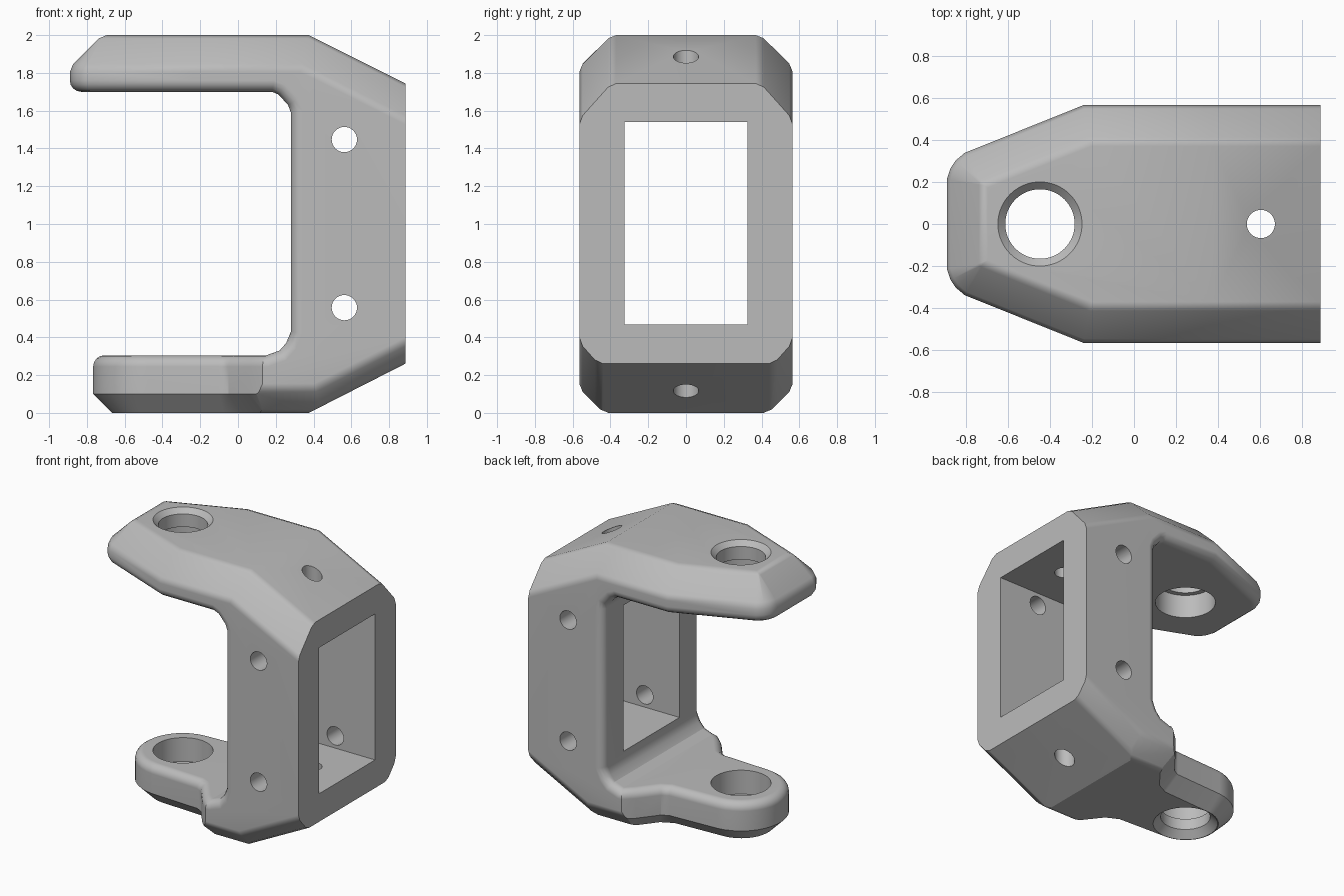
import bpy, bmesh
from math import radians, sin, cos, pi
from mathutils import Vector, Matrix

if "Cube" in bpy.data.objects:
    bpy.data.objects.remove(bpy.data.objects["Cube"])

grey = bpy.data.materials.new("plain grey")
grey.use_nodes = True
grey.diffuse_color = (0.5, 0.5, 0.5, 1)
grey.node_tree.nodes["Principled BSDF"].inputs["Base Color"].default_value = (0.5, 0.5, 0.5, 1)


def make(name, bm):
    bmesh.ops.recalc_face_normals(bm, faces=bm.faces)
    me = bpy.data.meshes.new(name)
    bm.to_mesh(me)
    bm.free()
    ob = bpy.data.objects.new(name, me)
    me.materials.append(grey)
    bpy.context.collection.objects.link(ob)
    return ob


def activate(ob):
    bpy.ops.object.select_all(action='DESELECT')
    bpy.context.view_layer.objects.active = ob
    ob.select_set(True)


def cut(ob, cutter):
    """Subtract the cutter and throw it away."""
    cutter.hide_render = True
    mod = ob.modifiers.new("cut", 'BOOLEAN')
    mod.operation, mod.solver, mod.object = 'DIFFERENCE', 'EXACT', cutter
    activate(ob)
    bpy.ops.object.modifier_apply(modifier=mod.name)
    bpy.data.objects.remove(cutter)


def box_mesh(lo, hi):
    bm = bmesh.new()
    lo, hi = Vector(lo), Vector(hi)
    bmesh.ops.create_cube(bm, size=1, matrix=Matrix.Translation((lo + hi) / 2)
                          @ Matrix.Diagonal((*(hi - lo), 1)))
    return bm


def prism(points, depth):
    bm = bmesh.new()
    face = bm.faces.new([bm.verts.new(p) for p in points])
    new = bmesh.ops.extrude_face_region(bm, geom=[face])["geom"]
    bmesh.ops.translate(bm, vec=depth, verts=[v for v in new if isinstance(v, bmesh.types.BMVert)])
    return bm


def lathe(name, profile, x, n=64):
    """Round cutter on a vertical axis from (radius, z) points."""
    bm = bmesh.new()
    rings = [[bm.verts.new((x + r * cos(2 * pi * i / n), r * sin(2 * pi * i / n), z))
              for i in range(n)] for r, z in profile]
    for a, b in zip(rings, rings[1:]):
        for i in range(n):
            j = (i + 1) % n
            bm.faces.new((a[i], a[j], b[j], b[i]))
    bm.faces.new(rings[0])
    bm.faces.new(rings[-1])
    return make(name, bm)


# Outer block: a box trimmed by planes, each plane given as (normal, distance)
def plane(normal, point):
    n = Vector(normal).normalized()
    return n, n.dot(Vector(point))


def blend(p, q, degrees, depth):
    t = radians(degrees)
    n = p[0] * cos(t) + q[0] * sin(t)
    d = p[1] * cos(t) + q[1] * sin(t) - depth
    return n.normalized(), d / n.length


def soft_chamfer(p, q, c):
    end = (c + 0.025) * sin(radians(22.5))
    return [blend(p, q, 45, c * sin(radians(45))), blend(p, q, 22.5, end), blend(p, q, 67.5, end)]


top = plane((0, 0, 1), (0, 0, 2))
bottom = plane((0, 0, -1), (0, 0, 0))
roof = plane((0.255, 0, 0.51), (0.375, 0, 2))
keel = plane((0.26, 0, -0.51), (0.375, 0, 0))
tip = plane((-1, 0, 0), (-0.89, 0, 0))
trims = [roof, keel] + soft_chamfer(tip, top, 0.17)
for s in (-1, 1):
    side = plane((0, s, 0), (0, s * 0.565, 0))
    taper = plane((-0.225, s * 0.56, 0), (-0.24, s * 0.565, 0))
    corner = soft_chamfer(tip, taper, 0.06)
    trims += [taper] + corner
    for wall in (side, taper, *corner):
        trims += soft_chamfer(wall, top, 0.17)
    trims += soft_chamfer(side, roof, 0.17)
    trims += soft_chamfer(side, bottom, 0.13) + soft_chamfer(side, keel, 0.1)

bm = box_mesh((-0.89, -0.565, 0), (0.887, 0.565, 2))
for n, d in trims:
    bmesh.ops.bisect_plane(bm, geom=bm.verts[:] + bm.edges[:] + bm.faces[:], dist=1e-5,
                           plane_co=n * d, plane_no=n, clear_outer=True)
    rim = [e for e in bm.edges if e.is_boundary]
    if rim:
        bmesh.ops.holes_fill(bm, edges=rim, sides=0)
bmesh.ops.remove_doubles(bm, verts=bm.verts, dist=1e-4)
bracket = make("bracket", bm)

# Open mouth between the two arms
mouth = [(-2, 1.7), (0.18, 1.7), (0.215, 1.685), (0.265, 1.63), (0.28, 1.59),
         (0.28, 0.43), (0.255, 0.37), (0.22, 0.33), (0.15, 0.305), (-2, 0.305)]
cut(bracket, make("mouth_cutter", prism([(x, -1, z) for x, z in mouth], (0, 2, 0))))

# Lower arm: trimmed to a round-ended tab that flares into the body
flare = [(-0.1, 0.335), (-0.05, 0.36), (0.06, 0.5), (0.13, 0.565), (1, 0.9), (2.5, 0.9)]
arc = [(-0.45 + 0.318 * cos(radians(a)), 0.318 * sin(radians(a))) for a in range(95, 266, 10)]
outline = arc + [(x, -y) for x, y in flare] + flare[::-1]
bm = prism([(x, y, -0.05) for x, y in outline], (0, 0, 1.2))
low = [e for e in bm.edges if all(v.co.z < 0 for v in e.verts)]
bmesh.ops.recalc_face_normals(bm, faces=bm.faces)
bmesh.ops.bevel(bm, geom=low, offset=0.15, offset_type='OFFSET', segments=1,
                affect='EDGES', clamp_overlap=False)
tab = make("tab_shape", bm)
trim = make("tab_cutter", box_mesh((-2, -0.7, -0.03), (1.5, 0.7, 0.9)))
cut(trim, tab)
cut(bracket, trim)


# Rounded edges all round the mouth
def in_mouth(f):
    c = f.calc_center_median()
    return abs(f.normal.y) < 0.01 and c.x < 0.29 and 0.3 < c.z < 1.71


bm = bmesh.new()
bm.from_mesh(bracket.data)
bmesh.ops.remove_doubles(bm, verts=bm.verts, dist=1e-4)
bmesh.ops.dissolve_limit(bm, angle_limit=0.01, verts=bm.verts, edges=bm.edges)
bm.normal_update()
lip = [e for e in bm.edges if len(e.link_faces) == 2
       and in_mouth(e.link_faces[0]) != in_mouth(e.link_faces[1])]
bmesh.ops.bevel(bm, geom=lip, offset=0.06, offset_type='OFFSET', segments=4, profile=0.5,
                affect='EDGES', clamp_overlap=False)
bm.to_mesh(bracket.data)
bm.free()

# Window through the body
cut(bracket, make("window_cutter", box_mesh((0, -0.325, 0.467), (1.5, 0.325, 1.54))))

# Stepped pivot bores in the arms
cut(bracket, lathe("upper_bore", [(0.24, 2.04), (0.165, 1.965), (0.165, 1.87),
                                  (0.2, 1.87), (0.2, 1.6)], -0.447))
cut(bracket, lathe("lower_bore", [(0.2, 0.5), (0.2, 0.13), (0.165, 0.13),
                                  (0.165, 0.05), (0.24, -0.025)], -0.447))

# Screw holes: one vertical pair and two across the sides
cut(bracket, lathe("vertical_hole", [(0.067, 2.2), (0.067, -0.2)], 0.603, 32))
for z in (0.557, 1.447):
    hole = lathe("side_hole", [(0.067, 1), (0.067, -1)], 0, 32)
    hole.data.transform(Matrix.Translation((0.563, 0, z)) @ Matrix.Rotation(pi / 2, 4, 'X'))
    cut(bracket, hole)

# Smooth rounded areas, crisp edges elsewhere
activate(bracket)
bpy.ops.object.shade_smooth_by_angle(angle=radians(25))
weighted = bracket.modifiers.new("even_normals", 'WEIGHTED_NORMAL')
weighted.keep_sharp = True
